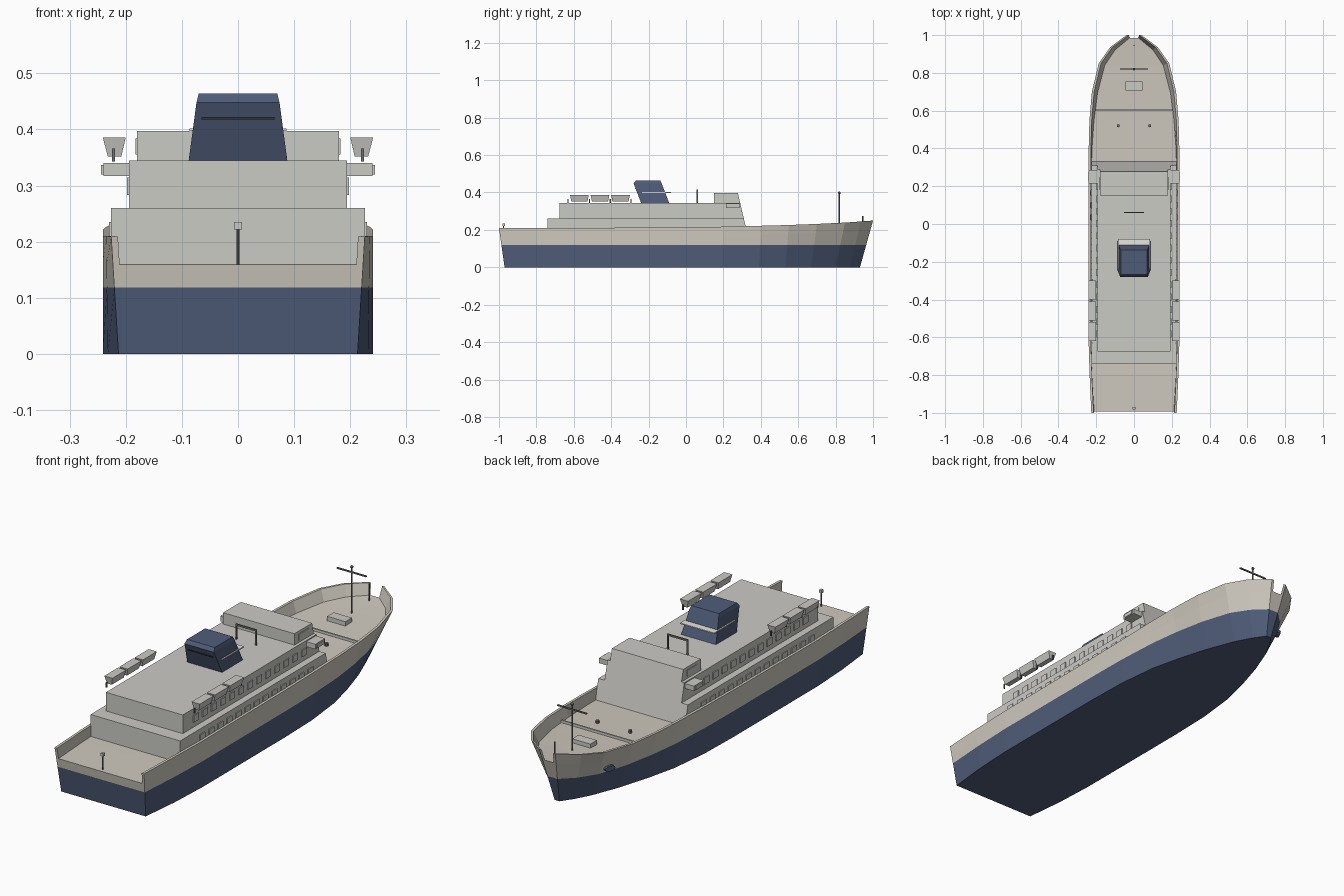
import bpy, bmesh, math
from mathutils import Vector

if "Cube" in bpy.data.objects:
    bpy.data.objects.remove(bpy.data.objects["Cube"])


def material(name, rgb):
    m = bpy.data.materials.new(name)
    m.diffuse_color = (*rgb, 1)
    m.use_nodes = True
    m.node_tree.nodes["Principled BSDF"].inputs["Base Color"].default_value = m.diffuse_color
    return m


GREY = material("pale grey", (0.60, 0.595, 0.56))
CREAM = material("warm grey", (0.62, 0.585, 0.52))
NAVY = material("navy", (0.078, 0.108, 0.19))
WHITE = material("white", (0.85, 0.83, 0.78))
STEEL = material("steel", (0.16, 0.16, 0.16))
DARK = material("dark slot", (0.03, 0.035, 0.045))


def finish(name, bm, *mats):
    bmesh.ops.recalc_face_normals(bm, faces=bm.faces)
    me = bpy.data.meshes.new(name)
    bm.to_mesh(me)
    bm.free()
    for m in mats:
        me.materials.append(m)
    ob = bpy.data.objects.new(name, me)
    bpy.context.collection.objects.link(ob)
    return ob


def add_box(bm, x0, x1, y0, y1, z0, z1):
    r = bmesh.ops.create_cube(bm, size=1)
    for v in r["verts"]:
        v.co = Vector(((x0 + x1) / 2 + v.co.x * (x1 - x0),
                       (y0 + y1) / 2 + v.co.y * (y1 - y0),
                       (z0 + z1) / 2 + v.co.z * (z1 - z0)))


def boxes(name, mat, *specs):
    bm = bmesh.new()
    for s in specs:
        add_box(bm, *s)
    return finish(name, bm, mat)


def loft(name, mat, rings):
    """Solid skinned through rectangles (x0, x1, y0, y1, z)."""
    bm = bmesh.new()
    vs = [[bm.verts.new(p) for p in ((a, c, z), (b, c, z), (b, d, z), (a, d, z))]
          for a, b, c, d, z in rings]
    for r, s in zip(vs, vs[1:]):
        for i in range(4):
            bm.faces.new((r[i], r[(i + 1) % 4], s[(i + 1) % 4], s[i]))
    bm.faces.new(vs[0])
    bm.faces.new(vs[-1])
    return finish(name, bm, mat)


def post(name, mat, x, y, z0, z1, r=0.004):
    bpy.ops.mesh.primitive_cylinder_add(vertices=8, radius=r, depth=z1 - z0,
                                        location=(x, y, (z0 + z1) / 2))
    ob = bpy.context.object
    ob.name = name
    ob.data.materials.append(mat)


# Hull: top y, top half width, sheer height, keel y, keel half width
WATER, WALL = 0.118, 0.012
STATIONS = [(-1.0, .226, .209, -.97, .213), (-.8, .235, .21, -.79, .232),
            (-.6, .241, .21, -.6, .241), (0, .241, .214, 0, .241),
            (.2, .241, .217, .2, .236), (.4, .240, .222, .39, .215),
            (.55, .236, .226, .53, .182), (.70, .223, .232, .67, .14),
            (.85, .187, .239, .80, .09), (.935, .127, .245, .875, .05),
            (1.0, .04, .25, .93, .012)]


def section(s):
    ty, tw, tz, ky, kw = s
    dz = tz - 0.05

    def side(z):
        f = z / tz
        return Vector((kw + (tw - kw) * f, ky + (ty - ky) * f, z))
    d = side(dz)
    half = [side(0), side(WATER), d, side(tz), Vector((tw - WALL, ty, tz)),
            Vector((d.x - WALL, d.y, dz))]
    return half + [Vector((-p.x, p.y, p.z)) for p in reversed(half)]


bm = bmesh.new()
rings = [[bm.verts.new(p) for p in section(s)] for s in STATIONS]
for a, b in zip(rings, rings[1:]):
    for i in range(12):
        j = (i + 1) % 12
        bm.faces.new((a[i], a[j], b[j], b[i]))
for r in (rings[0], rings[-1]):
    for idx in ((0, 1, 10, 11), (1, 2, 5, 6, 9, 10), (2, 3, 4, 5), (6, 7, 8, 9)):
        bm.faces.new([r[i] for i in idx])
for f in bm.faces:
    if f.calc_center_median().z < WATER:
        f.material_index = 1
finish("hull", bm, CREAM, NAVY)


# Superstructure tiers share one raked front
def front(z):
    return 0.32 - (z - 0.215) * 0.235


def tier(name, w, y0, z0, z1, step=0):
    loft(name, GREY, [(-w, w, y0, front(z) - step, z) for z in (z0, z1)])


tier("lower_deckhouse", .226, -.74, .15, .26)
tier("upper_deckhouse", .194, -.675, .26, .345)
tier("bridge", .18, .15, .345, .397)

# Raised side windows
specs = []
for s in (-1, 1):
    for i in range(13):
        y = -0.6 + i * 0.065
        for w, z0, z1 in ((.225, .207, .235), (.193, .283, .314)):
            xs = sorted((s * w, s * (w + .005)))
            specs.append((*xs, y, y + .036, z0, z1))
    xs = sorted((s * .179, s * .183))
    specs.append((*xs, .18, .25, .355, .384))
boxes("side_windows", GREY, *specs)

# Bridge wings with end caps
specs = []
for s in (-1, 1):
    specs.append((*sorted((s * .18, s * .24)), .215, .285, .317, .340))
    specs.append((*sorted((s * .238, s * .244)), .225, .275, .320, .337))
boxes("bridge_wings", GREY, *specs)

# Lifeboats and their davits
for s in (-1, 1):
    for k in range(3):
        y = -0.57 + k * 0.11
        lo, hi = sorted((s * .208, s * .232)), sorted((s * .2, s * .241))
        loft("lifeboat", GREY, [(*lo, y - .043, y + .043, .352),
                                (*hi, y - .05, y + .05, .386)])
    boxes("davits", STEEL, *[(s * .222 - .0025, s * .222 + .0025, y - .003, y + .003,
                              .343, .366) for y in (-.63, -.515, -.405, -.295)])

# Raked funnel with chamfered cap, platform and rear slot
loft("funnel", NAVY, [(-.088, .088, -.24, -.09, .344), (-.074, .074, -.28, -.13, .448),
                      (-.07, .07, -.268, -.137, .464)])
boxes("funnel_platform", WHITE, (-.086, .086, -.235, -.08, .397, .402))
boxes("funnel_slot", DARK, (-.065, .065, -.273, -.262, .418, .422))

# Roof frame
boxes("roof_frame", STEEL, (-.053, -.047, .057, .063, .344, .416),
      (.047, .053, .057, .063, .344, .416), (-.053, .053, .057, .063, .408, .416))

# Foremast with yard and lamp
post("foremast", STEEL, 0, .82, .18, .398)
boxes("foremast_yard", STEEL, (-.074, .074, .817, .823, .371, .377))
bpy.ops.mesh.primitive_uv_sphere_add(segments=8, ring_count=6, radius=.007,
                                     location=(0, .82, .398))
bpy.context.object.name = "mast_lamp"
bpy.context.object.data.materials.append(STEEL)
post("jackstaff", STEEL, 0, .945, .19, .275, .003)

# Stern light post
post("stern_post", STEEL, 0, -.975, .158, .224, .003)
boxes("stern_lamp", GREY, (-.007, .007, -.982, -.968, .222, .235))

# Foredeck fittings
boxes("deck_hatch", GREY, (-.046, .046, .708, .755, .175, .203))
boxes("breakwater", GREY, (-.205, .205, .602, .609, .17, .19))
for s in (-1, 1):
    post("bollard", STEEL, s * .083, .52, .17, .188, .008)

# Anchor on the port bow
bpy.ops.mesh.primitive_cylinder_add(vertices=12, radius=.025, depth=.02,
                                    location=(-.165, .79, .14),
                                    rotation=(0, math.pi / 2, -.4))
anchor = bpy.context.object
anchor.name = "anchor"
anchor.scale = (.5, 1, 1)
anchor.data.materials.append(NAVY)
